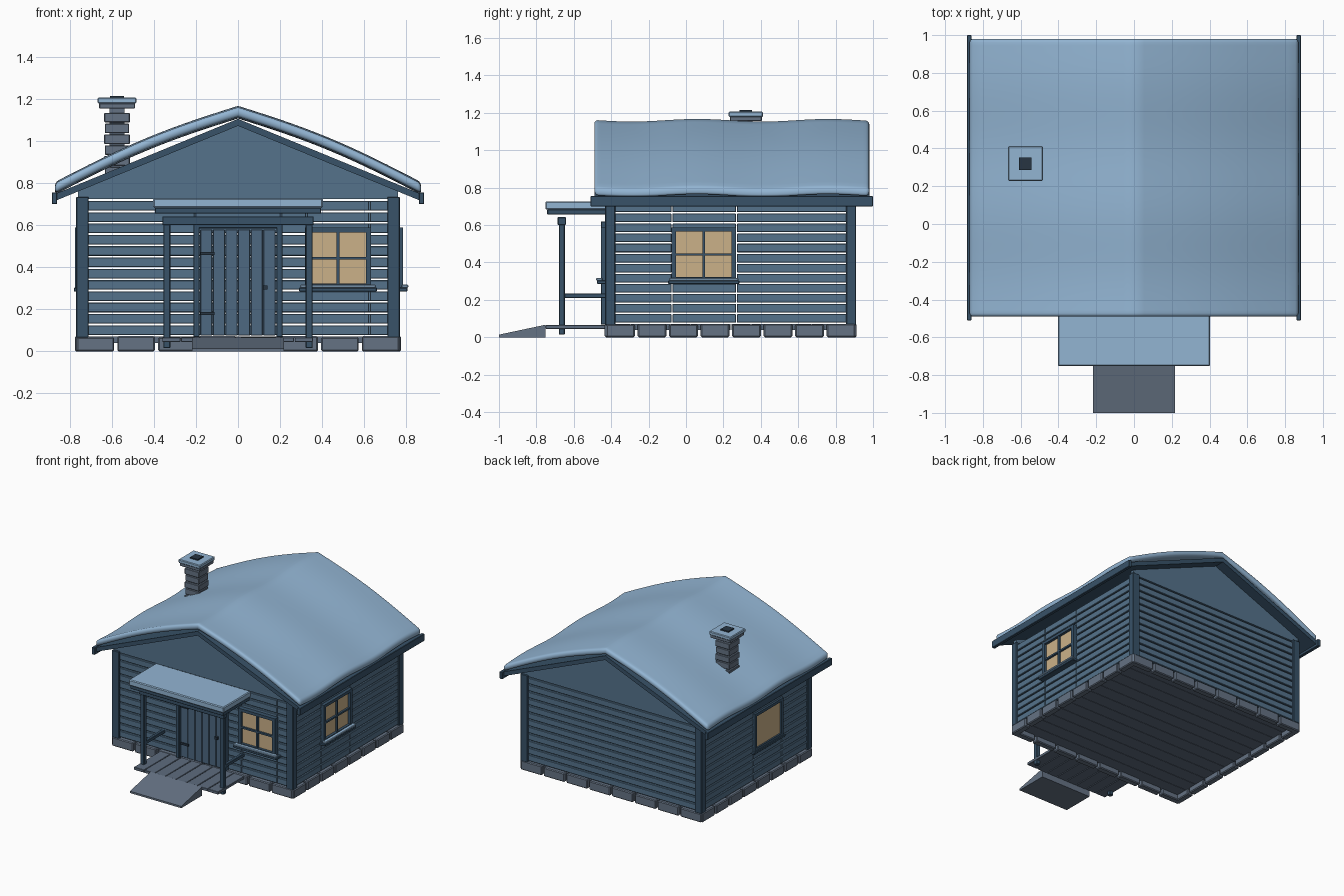
import bpy, bmesh, math
from mathutils import Matrix, Vector

if "Cube" in bpy.data.objects:
    bpy.data.objects.remove(bpy.data.objects["Cube"])


def material(name, rgb):
    m = bpy.data.materials.new(name)
    m.diffuse_color = (*rgb, 1)
    m.use_nodes = True
    m.node_tree.nodes["Principled BSDF"].inputs["Base Color"].default_value = m.diffuse_color
    return m


SNOW = material("snow", (0.29, 0.46, 0.65))
WALL = material("wall_wood", (0.09, 0.17, 0.26))
DOOR = material("door_wood", (0.075, 0.14, 0.22))
TRIM = material("dark_trim", (0.04, 0.085, 0.14))
STONE = material("stone", (0.13, 0.17, 0.23))
DECK = material("floor_wood", (0.11, 0.15, 0.21))
DARK = material("dark_iron", (0.02, 0.035, 0.055))
PANE = material("warm_glass", (0.60, 0.44, 0.25))


def finish(name, bm, mat, bevel=0.0, smooth=False, segments=1):
    bmesh.ops.recalc_face_normals(bm, faces=bm.faces)
    me = bpy.data.meshes.new(name)
    bm.to_mesh(me)
    bm.free()
    me.materials.append(mat)
    ob = bpy.data.objects.new(name, me)
    bpy.context.collection.objects.link(ob)
    if bevel:
        b = ob.modifiers.new("bevel", "BEVEL")
        b.width, b.segments = bevel, segments
        b.limit_method, b.angle_limit = "ANGLE", math.radians(60)
    if smooth:
        for p in me.polygons:
            p.use_smooth = True
    return ob


def boxes(name, mat, bounds, bevel=0.0, frame=Matrix()):
    """One object from boxes given as (x0, x1, y0, y1, z0, z1)."""
    bm = bmesh.new()
    for x0, x1, y0, y1, z0, z1 in bounds:
        m = (frame @ Matrix.Translation(((x0 + x1) / 2, (y0 + y1) / 2, (z0 + z1) / 2))
             @ Matrix.Diagonal((x1 - x0, y1 - y0, z1 - z0, 1)))
        bmesh.ops.create_cube(bm, size=1, matrix=m)
    return finish(name, bm, mat, bevel)


def prism(name, mat, outline, a, b, axis="y"):
    """Extrude an outline: (x, z) along y, or (y, z) along x."""
    bm = bmesh.new()
    pt = (lambda p, t: (p[0], t, p[1])) if axis == "y" else (lambda p, t: (t, p[0], p[1]))
    f = bm.faces.new([bm.verts.new(pt(p, a)) for p in outline])
    r = bmesh.ops.extrude_face_region(bm, geom=[f])
    off = Vector(pt((0, 0), b - a))
    bmesh.ops.translate(bm, vec=off, verts=[v for v in r["geom"] if isinstance(v, bmesh.types.BMVert)])
    return finish(name, bm, mat)


def turned(x, y, deg):
    return Matrix.Translation((x, y, 0)) @ Matrix.Rotation(math.radians(deg), 4, "Z")


# Plank walls: local x runs along the wall, local -y points outward
def plank_wall(name, frame, a, b, openings=()):
    edges = sorted({a, b, *[e for o in openings for e in o[:2]]})
    parts, n, pitch = [], 12, 0.645 / 12
    for x0, x1 in zip(edges, edges[1:]):
        hole = next((o for o in openings if o[0] <= x0 and x1 <= o[1]), None)
        for i in range(n):
            z0 = 0.078 + i * pitch
            z1 = z0 + pitch - 0.008
            spans = [(z0, z1)]
            if hole:
                spans = [(z0, min(z1, hole[2])), (max(z0, hole[3]), z1)]
            parts += [(x0 + 0.002, x1 - 0.002, 0, 0.035, s, e) for s, e in spans if e - s > 0.003]
    boxes(name, WALL, parts, 0.003, frame)


WIN = (0.31, 0.58)
plank_wall("front_wall", turned(0, -0.42, 0), -0.72, 0.72,
           [(-0.205, 0.205, 0, 0.60), (0.325, 0.625, *WIN)])
plank_wall("back_wall", turned(0, 0.90, 180), -0.72, 0.72)
plank_wall("right_wall", turned(0.76, 0, 90), -0.39, 0.87, [(-0.075, 0.27, *WIN)])
plank_wall("left_wall", turned(-0.76, 0, -90), -0.87, 0.39, [(-0.27, 0.075, *WIN)])

# Corner posts, wall plates and gables
boxes("corner_posts", TRIM, [(x - 0.03, x + 0.03, y - 0.027, y + 0.027, 0.065, 0.735)
                             for x in (-0.74, 0.74) for y in (-0.405, 0.883)], 0.004)
for side, y in (("front", -0.42), ("back", 0.87)):
    prism(side + "_gable", WALL, [(-0.76, 0.724), (0.76, 0.724), (0.76, 0.765), (0, 1.075), (-0.76, 0.765)],
          y, y + 0.03)

# Foundation stones and floor
stones = []
for i in range(8):
    x = -0.775 + i * 0.19375
    stones += [(x + 0.008, x + 0.186, y, y + 0.05, 0, 0.068 + 0.004 * (i % 2)) for y in (-0.435, 0.862)]
    y = -0.435 + i * 0.1685
    stones += [(s - 0.025, s + 0.025, y + 0.008, y + 0.161, 0, 0.068 + 0.004 * (i % 2)) for s in (-0.75, 0.75)]
boxes("foundation_stones", STONE, stones, 0.006)
boxes("floor", DECK, [(-0.74, 0.74, -0.40 + i * 0.107, -0.296 + i * 0.107, 0.04, 0.07) for i in range(12)])

# Roof boards, eave boards
prism("roof_boards", TRIM, [(-0.87, 0.715), (0, 1.072), (0.87, 0.715), (0.87, 0.748), (0, 1.105), (-0.87, 0.748)],
      -0.49, 0.98)
boxes("eave_boards", TRIM, [(s * 0.8725 - 0.0125, s * 0.8725 + 0.0125, -0.51, 1.0, 0.70, 0.755) for s in (-1, 1)], 0.003)

# Rippled snow blanket with a crease on the ridge
bm = bmesh.new()
NX, NY = 32, 42
grids = []
for drop in (0, 0.046):
    g = []
    for i in range(NX + 1):
        s = i / NX * 2 - 1
        row = []
        for j in range(NY + 1):
            y = -0.49 + 1.47 * j / NY
            z = 1.16 - 0.362 * abs(s) + 0.028 * math.sin(math.pi * abs(s))
            z += 0.007 * math.cos(2 * math.pi * (y - 0.06) / 0.7) - drop
            row.append(bm.verts.new((0.87 * s, y, z)))
        g.append(row)
    grids.append(g)
    for i in range(NX):
        for j in range(NY):
            bm.faces.new((g[i][j], g[i + 1][j], g[i + 1][j + 1], g[i][j + 1]))
bmesh.ops.bridge_loops(bm, edges=[e for e in bm.edges if e.is_boundary])
finish("roof_snow", bm, SNOW, 0.018, True, 3)

# Chimney of stacked brick courses with snowy cap
CX, CY = -0.575, 0.32


def around(r, z0, z1):
    return (CX - r, CX + r, CY - r, CY + r, z0, z1)


boxes("chimney_bricks", STONE, [around(0.061 - 0.003 * (i % 2), 0.78 + i * 0.0515, 0.825 + i * 0.0515)
                                for i in range(7)], 0.003)
boxes("chimney_core", STONE, [around(0.035, 0.78, 1.16)])
boxes("chimney_cap", STONE, [around(0.085, 1.155, 1.18)], 0.003)
boxes("chimney_snow", SNOW, [around(0.092, 1.178, 1.206)], 0.005)
boxes("chimney_flue", DARK, [around(0.033, 1.20, 1.215)])


# Windows: frame, cross bars, pane, sill with snow
def window(name, frame, w, sill):
    h = w / 2
    z0, z1 = 0.30, 0.588
    boxes(name + "_frame", TRIM, [(-h, -h + 0.025, -0.02, 0.02, z0, z1), (h - 0.025, h, -0.02, 0.02, z0, z1),
                                  (-h, h, -0.02, 0.02, z1 - 0.022, z1), (-h, h, -0.02, 0.02, z0, z0 + 0.022),
                                  (-0.007, 0.007, -0.015, 0.005, z0, z1), (-h, h, -0.015, 0.005, 0.436, 0.449)],
          0, frame)
    boxes(name + "_pane", PANE, [(-h + 0.02, h - 0.02, 0.0, 0.008, z0 + 0.01, z1 - 0.01)], 0, frame)
    boxes(name + "_sill", TRIM, [(-sill, sill, -0.04, 0.025, 0.284, 0.303)], 0.003, frame)
    boxes(name + "_sill_snow", SNOW, [(-sill + 0.005, sill - 0.005, -0.045, -0.012, 0.302, 0.317)], 0.004, frame)


window("front_window", turned(0.475, -0.435, 0), 0.315, 0.185)
window("right_window", turned(0.765, 0.095, 90), 0.345, 0.19)
window("left_window", turned(-0.755, 0.095, 90), 0.345, 0.19)

# Door
boxes("door_planks", DOOR, [(-0.18 + i * 0.06, -0.122 + i * 0.06, -0.437, -0.40, 0.075, 0.58) for i in range(6)], 0.003)
boxes("door_frame", TRIM, [(-0.212, -0.182, -0.455, -0.40, 0.068, 0.62), (0.182, 0.212, -0.455, -0.40, 0.068, 0.62),
                           (-0.212, 0.212, -0.455, -0.40, 0.585, 0.62)], 0.003)
boxes("door_hinges", DARK, [(-0.178, -0.112, -0.445, -0.435, z - 0.008, z + 0.008) for z in (0.18, 0.465)])
boxes("door_handle", DARK, [(0.12, 0.14, -0.457, -0.435, 0.294, 0.314)])

# Porch: deck, posts, rails, beam, roof, snow and ramp
boxes("porch_deck", DECK, [(-0.36 + i * 0.09, -0.274 + i * 0.09, -0.75, -0.43, 0.045, 0.066) for i in range(8)], 0.002)
boxes("porch_posts", TRIM, [(s * 0.338 - 0.016, s * 0.338 + 0.016, -0.68, -0.648, 0.015, 0.61) for s in (-1, 1)], 0.003)
boxes("porch_rails", TRIM, [(s * 0.338 - 0.012, s * 0.338 + 0.012, -0.66, -0.42, 0.21, 0.235) for s in (-1, 1)], 0.003)
boxes("porch_beam", TRIM, [(-0.36, 0.36, -0.687, -0.641, 0.60, 0.642)], 0.004)
boxes("porch_roof", TRIM, [(-0.395, 0.395, -0.742, -0.42, 0.655, 0.683)], 0.003)
boxes("porch_snow", SNOW, [(-0.403, 0.403, -0.752, -0.42, 0.682, 0.727)], 0.006)
prism("entry_ramp", STONE, [(-1.0, 0.0), (-0.75, 0.0), (-0.75, 0.067), (-1.0, 0.014)], -0.218, 0.218, "x")
